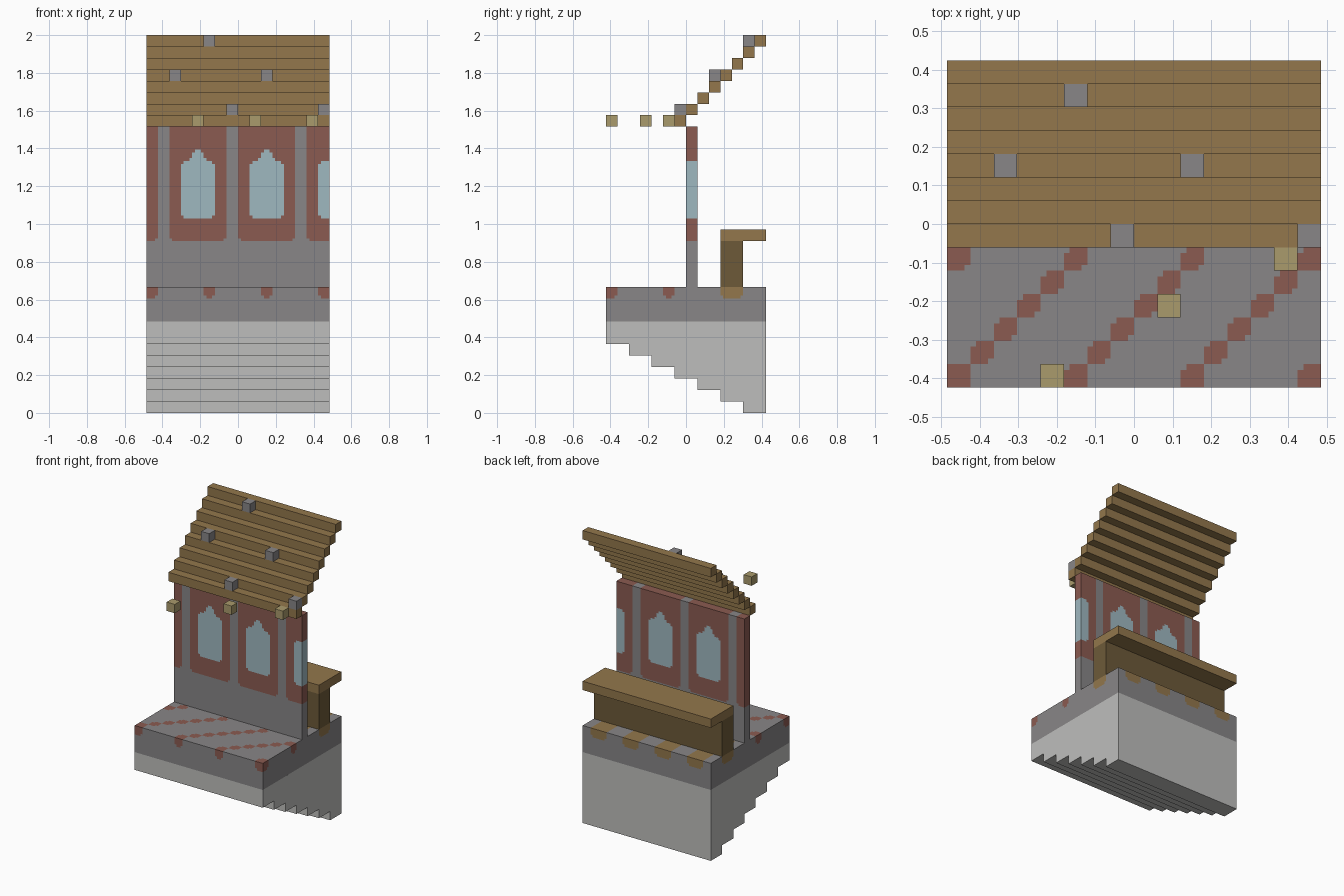
import bpy
import bmesh
from math import floor
from mathutils import Vector, Matrix

U = 2 / 33                        # edge of one block
WIDTH, DEPTH = 16, 14             # footprint in blocks
PLACE = Matrix.Scale(U, 4) @ Matrix.Translation((-WIDTH / 2, -DEPTH / 2, 0))

cube = bpy.data.objects.get("Cube")
if cube:
    bpy.data.objects.remove(cube, do_unlink=True)


def material(name, hex_code):
    srgb = [int(hex_code[k:k + 2], 16) / 255 for k in (0, 2, 4)]
    colour = [((c + 0.055) / 1.055) ** 2.4 for c in srgb] + [1]
    mat = bpy.data.materials.new(name)
    mat.use_nodes = True
    mat.diffuse_color = colour
    node = next(n for n in mat.node_tree.nodes if n.type == 'BSDF_PRINCIPLED')
    node.inputs["Base Color"].default_value = colour
    return mat


pale_stone = material("pale stone", "bebebc")
stone = material("grey stone", "888687")
brick = material("red brick", "8b5b51")
glass = material("window blue", "9fb8c0")
wood = material("light wood", "93774c")
dark_wood = material("dark wood", "6d5a39")
lamp = material("lantern yellow", "aa9b6c")


def add_box(bm, lo, hi):
    lo, hi = Vector(lo), Vector(hi)
    matrix = Matrix.Translation((lo + hi) / 2) @ Matrix.Diagonal((*(hi - lo), 1))
    bmesh.ops.create_cube(bm, size=1, matrix=matrix)


def finish(bm, name, mats):
    bm.transform(PLACE)
    bmesh.ops.recalc_face_normals(bm, faces=bm.faces)
    mesh = bpy.data.meshes.new(name)
    bm.to_mesh(mesh)
    bm.free()
    for mat in mats:
        mesh.materials.append(mat)
    obj = bpy.data.objects.new(name, mesh)
    bpy.context.collection.objects.link(obj)


def boxes(name, mat, corners):
    """One object made of plain boxes, given as pairs of corners."""
    bm = bmesh.new()
    for lo, hi in corners:
        add_box(bm, lo, hi)
    finish(bm, name, [mat])


def single_blocks(name, mat, cells):
    boxes(name, mat, [(c, [v + 1 for v in c]) for c in cells])


def patterned_box(name, lo, hi, mats, rule):
    """Box cut into quarter blocks, coloured per block with clipped corners."""
    bm = bmesh.new()
    add_box(bm, lo, hi)
    for axis in range(3):
        normal = Vector([float(k == axis) for k in range(3)])
        for q in range(lo[axis] * 4 + 1, hi[axis] * 4):
            bmesh.ops.bisect_plane(bm, geom=bm.verts[:] + bm.edges[:] + bm.faces[:],
                                   plane_co=normal * q / 4, plane_no=normal)
    bm.normal_update()
    for face in bm.faces:
        p = face.calc_center_median() - face.normal * 0.01
        cell = [floor(v) for v in p]
        index = rule(*cell)
        # A corner surrounded by one other colour takes that colour
        axes = [k for k in range(3) if abs(face.normal[k]) < 0.5]
        steps = []
        for k in axes:
            part = p[k] - cell[k]
            steps.append(-1 if part < 0.25 else 1 if part > 0.75 else 0)
        if all(steps) and all(lo[k] <= cell[k] + s < hi[k] for k, s in zip(axes, steps)):
            around = set()
            for a, b in ((1, 0), (0, 1), (1, 1)):
                near = list(cell)
                near[axes[0]] += a * steps[0]
                near[axes[1]] += b * steps[1]
                around.add(rule(*near))
            if len(around) == 1:
                index = around.pop()
        face.material_index = index
    finish(bm, name, mats)


# Stepped foundation: side profile extruded across the width
bm = bmesh.new()
profile = [(DEPTH, 8), (0, 8)]
for step in range(7):
    profile += [(2 * step, 6 - step), (2 * step + 2, 6 - step)]
base = bm.faces.new([bm.verts.new((0, y, z)) for y, z in profile])
side = bmesh.ops.extrude_face_region(bm, geom=[base])["geom"]
bmesh.ops.translate(bm, vec=(WIDTH, 0, 0),
                    verts=[v for v in side if isinstance(v, bmesh.types.BMVert)])
finish(bm, "stepped_foundation", [pale_stone])


# Floor slab: diagonal brick inlay in front, wooden checks behind the wall
def floor_rule(x, y, z):
    if z < 10:
        return 0
    if y < 7:
        return 1 if (x - y) % 5 == 0 else 0
    if y > 7:
        return 2 if ((x + 1) // 2 + y // 2) % 2 else 0
    return 0


patterned_box("floor_slab", (0, 0, 8), (WIDTH, DEPTH, 11), [stone, brick, wood], floor_rule)


# Wall: stone plinth and pillars, brick panels, pointed windows
def wall_rule(x, y, z):
    bay = x % 6
    if z < 15 or bay == 1:
        return 0
    if (17 <= z < 22 and bay >= 3) or (z == 22 and bay == 4):
        return 2
    return 1


patterned_box("wall", (0, 7, 11), (WIDTH, 8, 25), [stone, brick, glass], wall_rule)

# Counter behind the wall
boxes("counter_panel", dark_wood, [((0, 10, 11), (WIDTH, 12, 15))])
boxes("counter_top", wood, [((0, 10, 15), (WIDTH, DEPTH, 16))])

# Sloping roof of stepped planks
boxes("roof_planks", wood, [((0, 6 + k, 25 + k), (WIDTH, 7 + k, 26 + k)) for k in range(8)])

# Loose stones on the roof and lanterns hanging in front
single_blocks("roof_stones", stone,
              [(7, 6, 26), (15, 6, 26), (2, 9, 29), (10, 9, 29), (5, 12, 32)])
single_blocks("lanterns", lamp, [(4, 0, 25), (9, 3, 25), (14, 5, 25)])
